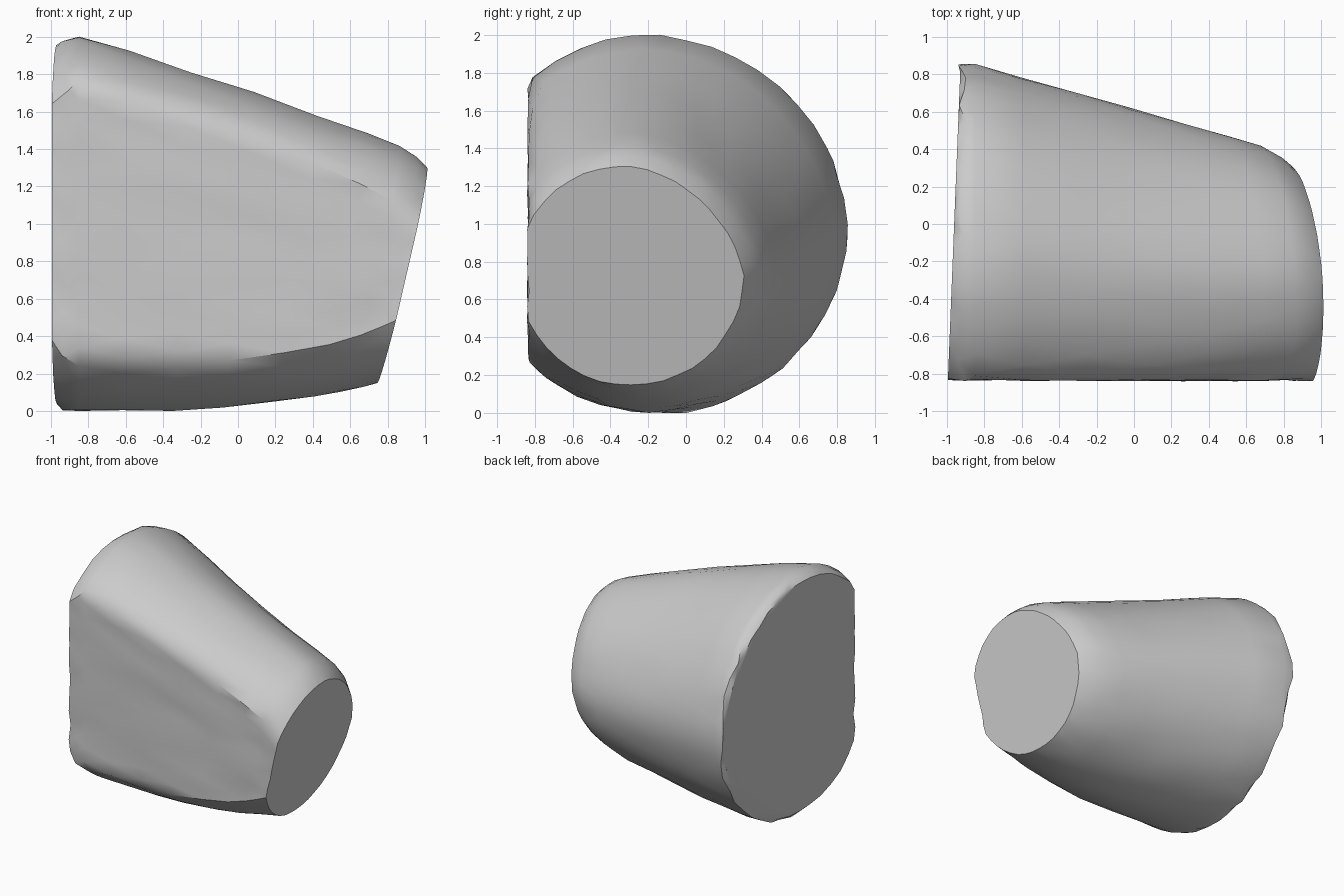
import bpy, bmesh, math, random

if "Cube" in bpy.data.objects:
    bpy.data.objects.remove(bpy.data.objects["Cube"])

random.seed(4)
SEG = 44
FRONT = -0.835   # plane of the flat hewn side

# Rings along the trunk:
# x at middle, half width, centre y, bottom z, top z, lean, hollow of the upper back
RINGS = [
    (-0.965, 0.965, -0.13, 0.03, 1.97, 0.00, 0.03),
    (-0.93, 0.985, -0.13, 0.01, 1.985, 0.00, 0.03),
    (-0.85, 0.993, -0.14, 0.00, 2.00, 0.00, 0.03),
    (-0.60, 0.950, -0.165, 0.01, 1.925, 0.02, 0.05),
    (-0.30, 0.905, -0.20, 0.01, 1.815, 0.05, 0.07),
    (0.00, 0.85, -0.23, 0.025, 1.705, 0.10, 0.085),
    (0.30, 0.785, -0.25, 0.05, 1.585, 0.15, 0.085),
    (0.55, 0.725, -0.255, 0.08, 1.485, 0.20, 0.075),
    (0.71, 0.675, -0.26, 0.11, 1.42, 0.23, 0.07),
    (0.81, 0.635, -0.275, 0.135, 1.365, 0.23, 0.07),
    (0.875, 0.595, -0.29, 0.15, 1.31, 0.23, 0.08),
]
LAST = len(RINGS) - 1

bm = bmesh.new()
rings = []
for i, (x, ry, cy, low, top, lean, hollow) in enumerate(RINGS):
    cz, rz = (low + top) / 2, (top - low) / 2
    ring = []
    for k in range(SEG):
        a = 2 * math.pi * (k + 0.5 * (i % 2)) / SEG
        s = 1 + random.uniform(-0.006, 0.006)
        if i == 0:
            s -= random.uniform(0, 0.025)                   # chipped rim
        if math.sin(a) > 0:                                 # hollow back, full front shoulder
            s -= math.sin(2 * a) * (hollow if math.cos(a) > 0 else 0.03)
        y, z = cy + ry * s * math.cos(a), cz + rz * s * math.sin(a)
        edge = FRONT + (random.uniform(0.0, 0.025) if i == 0 else random.uniform(-0.006, 0.008))
        y = max(y, edge)                                    # flat hewn side
        px = x + lean * (z - cz) - 0.2 * lean * (y - cy)
        if i == 0:
            px = -0.995 + 0.04 * (y - FRONT)                # slanted large end
        elif i == 1:
            px += random.uniform(-0.015, 0.035)
        ring.append(bm.verts.new((px, y, z)))
    rings.append(ring)

# Bark and hewn side, in triangles
for i, (a, b) in enumerate(zip(rings, rings[1:])):
    for k in range(SEG):
        n = (k + 1) % SEG
        if i % 2 == 0:
            bm.faces.new((a[k], b[k], a[n]))
            bm.faces.new((a[n], b[k], b[n]))
        else:
            bm.faces.new((a[k], b[k], b[n]))
            bm.faces.new((a[k], b[n], a[n]))

# Sawn ends
bm.faces.new(rings[0])
bm.faces.new(rings[LAST][::-1])
bmesh.ops.recalc_face_normals(bm, faces=bm.faces)

# Rest on the ground
floor = min(v.co.z for v in bm.verts)
for v in bm.verts:
    v.co.z -= floor

mesh = bpy.data.meshes.new("log_chunk")
bm.to_mesh(mesh)
bm.free()
log = bpy.data.objects.new("log_chunk", mesh)
bpy.context.collection.objects.link(log)

grey = bpy.data.materials.new("plain_grey")
grey.diffuse_color = (0.6, 0.6, 0.6, 1)
grey.use_nodes = True
grey.node_tree.nodes["Principled BSDF"].inputs["Base Color"].default_value = grey.diffuse_color
mesh.materials.append(grey)

bpy.context.view_layer.objects.active = log
log.select_set(True)
bpy.ops.object.shade_smooth_by_angle(angle=math.radians(35))
